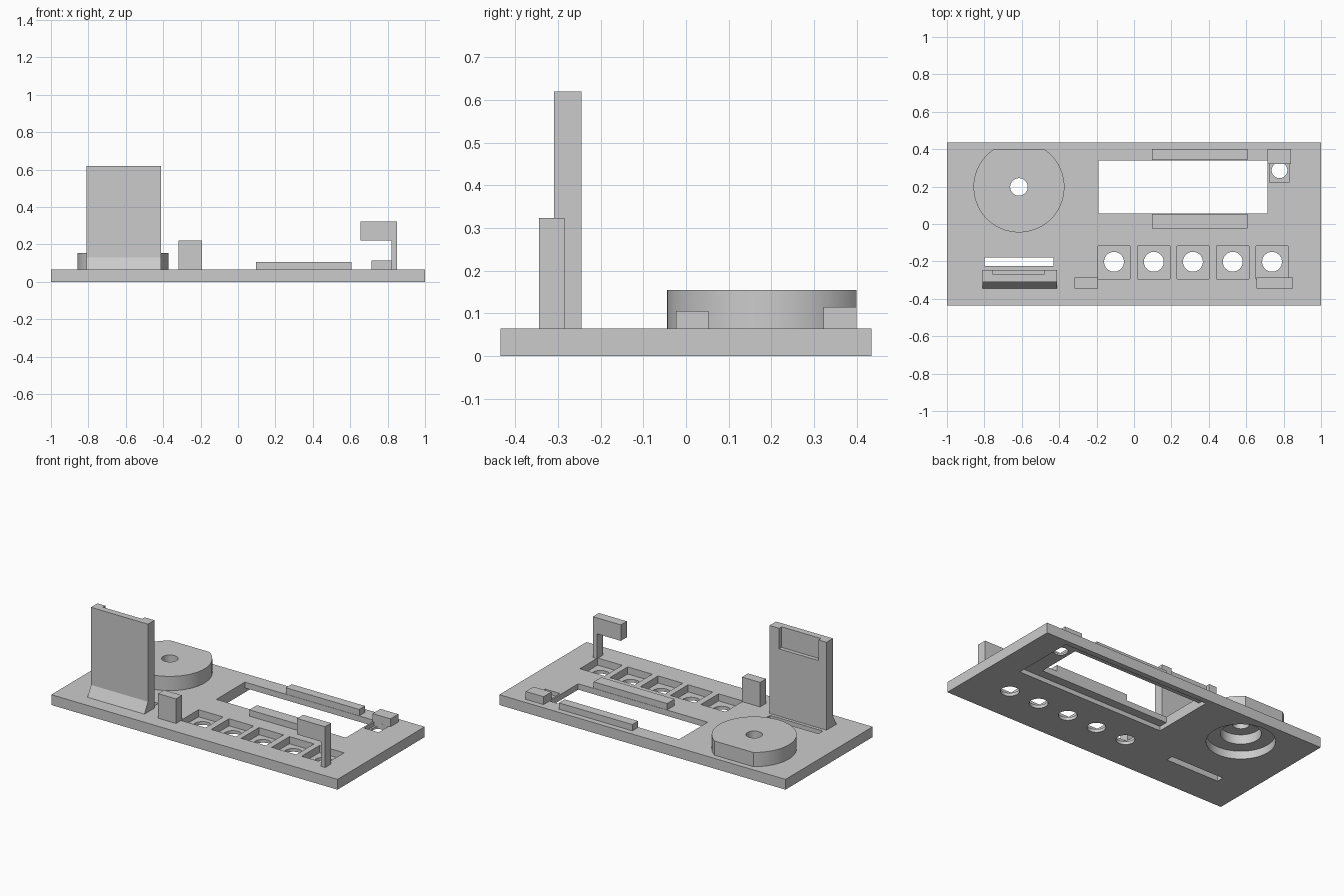
import bpy
import bmesh
import math

default = bpy.data.objects.get("Cube")
if default:
    bpy.data.objects.remove(default, do_unlink=True)

grey = bpy.data.materials.new("plain grey")
grey.use_nodes = True
COLOUR = (0.6, 0.6, 0.6, 1)
grey.diffuse_color = COLOUR
grey.node_tree.nodes["Principled BSDF"].inputs["Base Color"].default_value = COLOUR


def prism(name, outline, axis, low, high):
    """Extrude a flat outline along x or z between two heights."""
    bm = bmesh.new()
    place = {"z": lambda a, b: (a, b, low), "x": lambda a, b: (low, a, b)}[axis]
    face = bm.faces.new([bm.verts.new(place(a, b)) for a, b in outline])
    moved = bmesh.ops.extrude_face_region(bm, geom=[face])["geom"]
    shift = (0, 0, high - low) if axis == "z" else (high - low, 0, 0)
    bmesh.ops.translate(bm, verts=[v for v in moved if isinstance(v, bmesh.types.BMVert)], vec=shift)
    bmesh.ops.recalc_face_normals(bm, faces=bm.faces)
    mesh = bpy.data.meshes.new(name)
    bm.to_mesh(mesh)
    bm.free()
    mesh.materials.append(grey)
    obj = bpy.data.objects.new(name, mesh)
    bpy.context.collection.objects.link(obj)
    return obj


def box(name, x0, x1, y0, y1, z0, z1):
    return prism(name, [(x0, y0), (x1, y0), (x1, y1), (x0, y1)], "z", z0, z1)


def arc(cx, cy, r, start=0.0, end=2 * math.pi, steps=48):
    full = end - start >= 2 * math.pi
    n = steps if full else steps - 1
    return [(cx + r * math.cos(start + (end - start) * i / n),
             cy + r * math.sin(start + (end - start) * i / n)) for i in range(steps)]


def disc(cx, cy, r, z0, z1):
    return prism("cutter", arc(cx, cy, r), "z", z0, z1)


def cut(obj, cutters):
    """Subtract every cutter, bake the result and remove the cutters."""
    for c in cutters:
        c.hide_render = True
        mod = obj.modifiers.new("cut", "BOOLEAN")
        mod.operation = "DIFFERENCE"
        mod.solver = "EXACT"
        mod.object = c
    bpy.context.view_layer.update()
    graph = bpy.context.evaluated_depsgraph_get()
    baked = bpy.data.meshes.new_from_object(obj.evaluated_get(graph))
    obj.modifiers.clear()
    obj.data = baked
    for c in cutters:
        bpy.data.objects.remove(c, do_unlink=True)


def smooth(obj):
    bpy.ops.object.select_all(action="DESELECT")
    obj.select_set(True)
    bpy.context.view_layer.objects.active = obj
    bpy.ops.object.shade_smooth_by_angle(angle=math.radians(30))


TOP = 0.065
DIAL_X, DIAL_Y = -0.615, 0.198

# Base panel with display window, underside recess, card slot and button pockets
panel = box("base_panel", -1, 1, -0.435, 0.435, 0, TOP)
cutters = [
    box("cutter", -0.19, 0.715, 0.055, 0.34, -0.1, 0.2),
    box("cutter", -0.19, 0.835, 0.0, 0.40, -0.1, 0.028),
    box("cutter", -0.80, -0.43, -0.225, -0.18, -0.1, 0.2),
    box("cutter", 0.725, 0.828, 0.222, 0.322, 0.04, 0.2),
    disc(0.778, 0.287, 0.042, -0.1, 0.2),
    disc(DIAL_X, DIAL_Y, 0.195, -0.1, 0.05),
    disc(DIAL_X, DIAL_Y, 0.115, -0.1, 0.2),
]
for x in (-0.107, 0.106, 0.315, 0.528, 0.738):
    cutters.append(box("cutter", x - 0.086, x + 0.086, -0.295, -0.118, 0.02, 0.2))
    cutters.append(disc(x, -0.202, 0.053, -0.1, 0.2))
cut(panel, cutters)
smooth(panel)

# Round housing with one flat side, stepped bore beneath
RADIUS = 0.243
flat = math.asin((0.40 - DIAL_Y) / RADIUS)
housing = prism("round_housing",
                arc(DIAL_X, DIAL_Y, RADIUS, math.pi - flat, 2 * math.pi + flat, 64),
                "z", TOP, 0.155)
cut(housing, [disc(DIAL_X, DIAL_Y, 0.115, 0, 0.11), disc(DIAL_X, DIAL_Y, 0.047, 0, 0.3)])
smooth(housing)

# Upright back plate with flared foot and a notch in its rear top edge
upright = prism("upright_plate",
                [(-0.345, TOP), (-0.245, TOP), (-0.245, 0.62), (-0.31, 0.62), (-0.31, 0.13)],
                "x", -0.81, -0.412)
cut(upright, [box("cutter", -0.755, -0.48, -0.27, -0.2, 0.49, 0.7)])

# Rails along the display window
box("front_rail", 0.095, 0.608, -0.023, 0.053, TOP, 0.105)
box("rear_rail", 0.095, 0.608, 0.342, 0.40, TOP, 0.105)

# Small posts and hook
box("corner_block", 0.715, 0.84, 0.322, 0.40, TOP, 0.115)
box("short_post", -0.318, -0.192, -0.345, -0.285, TOP, 0.22)
hook = box("hook_post", 0.655, 0.85, -0.345, -0.285, TOP, 0.323)
cut(hook, [box("cutter", 0.6, 0.822, -0.4, -0.2, 0, 0.222)])
